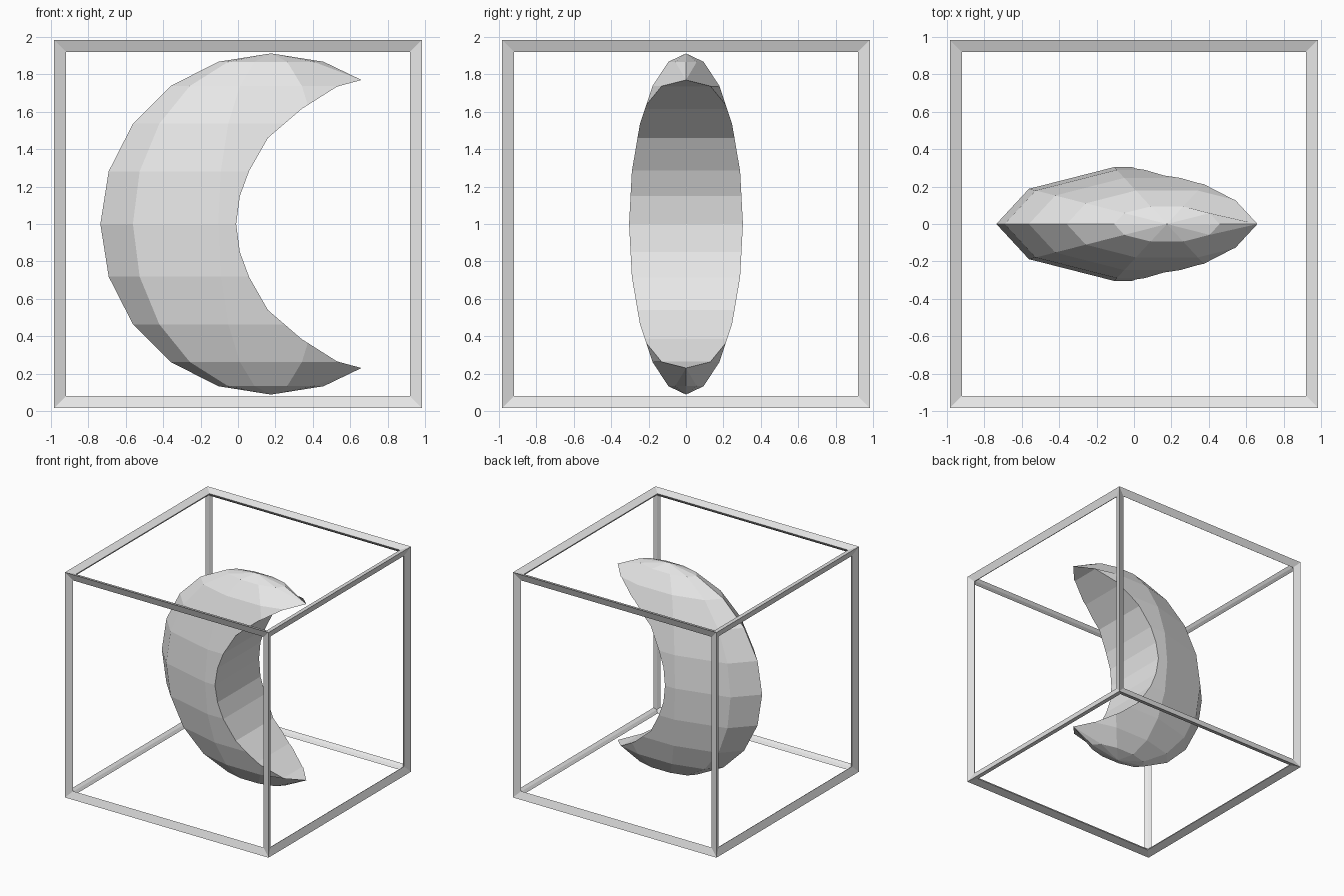
import bpy, bmesh
from math import radians
from mathutils import Matrix, Vector

old = bpy.data.objects.get("Cube")
if old:
    bpy.data.objects.remove(old)

grey = bpy.data.materials.new("plain grey")
grey.use_nodes = True
colour = (0.8, 0.8, 0.8, 1)
grey.diffuse_color = colour
grey.node_tree.nodes["Principled BSDF"].inputs["Base Color"].default_value = colour


def make_object(name, bm):
    mesh = bpy.data.meshes.new(name)
    bmesh.ops.recalc_face_normals(bm, faces=bm.faces)
    bm.to_mesh(mesh)
    bm.free()
    mesh.materials.append(grey)
    obj = bpy.data.objects.new(name, mesh)
    bpy.context.collection.objects.link(obj)
    return obj


def apply_modifiers(obj):
    graph = bpy.context.evaluated_depsgraph_get()
    mesh = bpy.data.meshes.new_from_object(obj.evaluated_get(graph))
    obj.modifiers.clear()
    obj.data = mesh


# Open cube frame with mitred, kite-section beams
bm = bmesh.new()
bmesh.ops.create_cube(bm, size=1.92, matrix=Matrix.Translation((0, 0, 1)))
frame = make_object("cube_frame", bm)
wire = frame.modifiers.new("beams", "WIREFRAME")
wire.thickness = 0.08
wire.offset = 0
wire.use_even_offset = True
apply_modifiers(frame)

# Crescent body: flattened low-poly sphere, a flat strip facing each side
bm = bmesh.new()
bmesh.ops.create_uvsphere(
    bm, u_segments=10, v_segments=10, radius=1,
    matrix=Matrix.Translation((0.176, 0, 1))
    @ Matrix.Diagonal((0.912, 0.32, 0.912, 1))
    @ Matrix.Rotation(radians(18), 4, "Z"))
moon = make_object("crescent_moon", bm)

# Prism that hollows out the crescent
upper = [(-0.01, 0), (0.01, 0.15), (0.06, 0.285), (0.16, 0.46),
         (0.34, 0.615), (0.53, 0.735), (0.66, 0.767), (1.3, 0.9)]
outline = [(x, 1 + h) for x, h in upper]
outline += [(x, 1 - h) for x, h in reversed(upper[1:])]
bm = bmesh.new()
base = bm.faces.new([bm.verts.new((x, -0.6, z)) for x, z in outline])
extruded = bmesh.ops.extrude_face_region(bm, geom=[base], use_keep_orig=True)
verts = [g for g in extruded["geom"] if isinstance(g, bmesh.types.BMVert)]
bmesh.ops.translate(bm, verts=verts, vec=(0, 1.2, 0))
cutter = make_object("hollow_cutter", bm)
cutter.hide_render = True

cut = moon.modifiers.new("hollow", "BOOLEAN")
cut.operation = "DIFFERENCE"
cut.solver = "EXACT"
cut.object = cutter
apply_modifiers(moon)
bpy.data.objects.remove(cutter)

# Draw each horn together to a point
bm = bmesh.new()
bm.from_mesh(moon.data)
for v in bm.verts:
    if v.co.x > 0.57:
        v.co = Vector((0.66, 0, 1.77 if v.co.z > 1 else 0.23))
bmesh.ops.remove_doubles(bm, verts=bm.verts, dist=0.002)
bmesh.ops.recalc_face_normals(bm, faces=bm.faces)
bm.to_mesh(moon.data)
bm.free()
